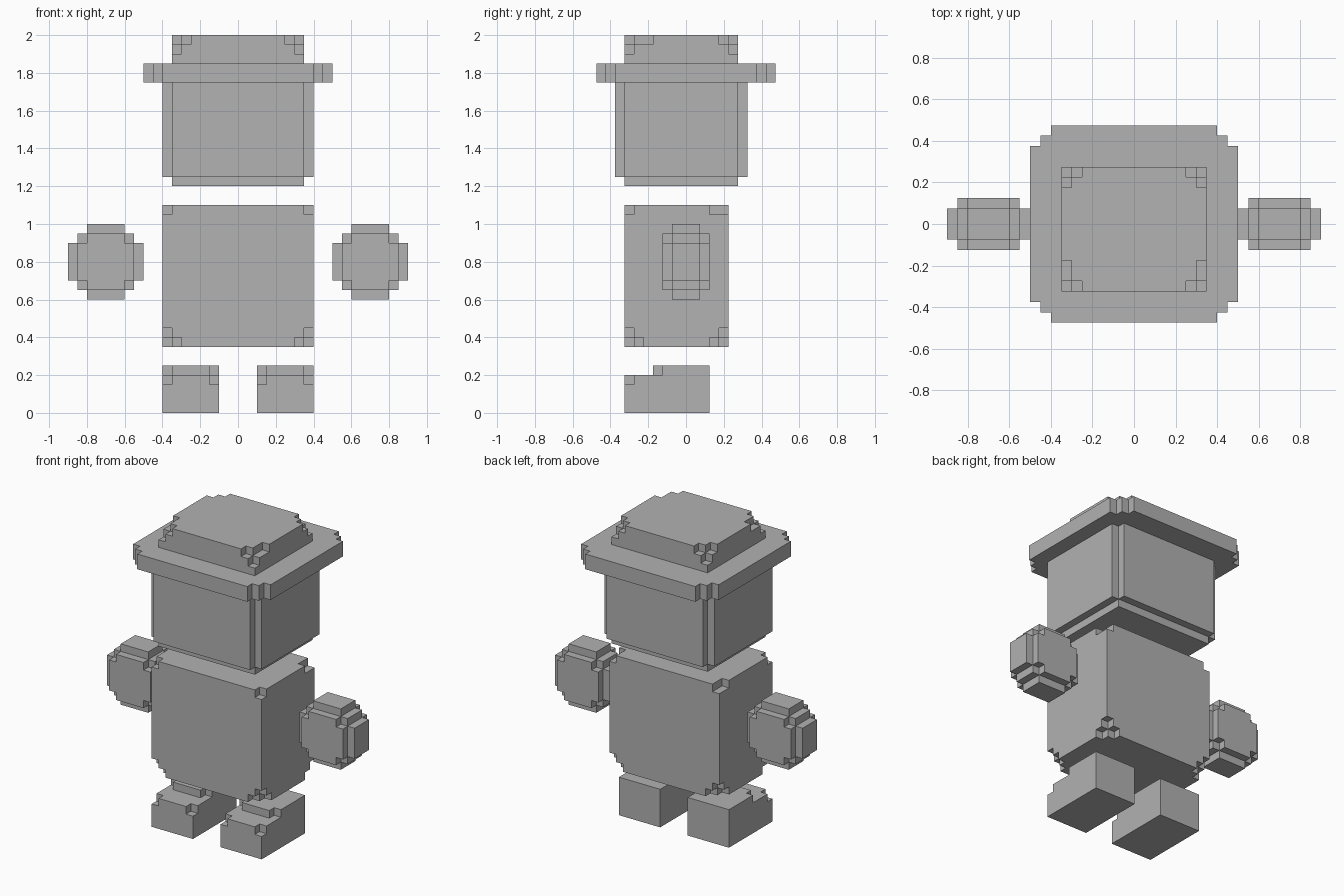
import bpy, bmesh

if "Cube" in bpy.data.objects:
    bpy.data.objects.remove(bpy.data.objects["Cube"], do_unlink=True)

U = 0.05  # size of one block

grey = bpy.data.materials.new("plain grey")
grey.use_nodes = True
grey.diffuse_color = (0.445, 0.445, 0.445, 1)
grey.node_tree.nodes["Principled BSDF"].inputs["Base Color"].default_value = (0.445, 0.445, 0.445, 1)


def box(x0, x1, y0, y1, z0, z1):
    return ((x0, x1), (y0, y1), (z0, z1))


def notch(b, signs, counts):
    """Three block rows cut from one corner of a box, counted along x, y and z."""
    cuts = []
    for axis in range(3):
        spans = []
        for k in range(3):
            size = U * (counts[k] if k == axis else 1)
            lo, hi = b[k]
            spans.append((hi - size, hi) if signs[k] > 0 else (lo, lo + size))
        cuts.append(tuple(spans))
    return cuts


def notch_pair(b, sy, sz, counts):
    return notch(b, (-1, sy, sz), counts) + notch(b, (1, sy, sz), counts)


def solid(name, boxes, cuts=(), cx=0.0):
    """Outer skin of a union of boxes minus a set of cuts."""
    grid = [sorted({round(v, 4) for b in list(boxes) + list(cuts) for v in b[k]}) for k in range(3)]

    def filled(c):
        if any(c[k] < 0 or c[k] >= len(grid[k]) - 1 for k in range(3)):
            return False
        mid = [(grid[k][c[k]] + grid[k][c[k] + 1]) / 2 for k in range(3)]
        inside = lambda b: all(b[k][0] < mid[k] < b[k][1] for k in range(3))
        return any(map(inside, boxes)) and not any(map(inside, cuts))

    bm = bmesh.new()
    verts = {}
    n = [len(g) - 1 for g in grid]
    for c in ((i, j, k) for i in range(n[0]) for j in range(n[1]) for k in range(n[2])):
        if not filled(c):
            continue
        for axis in range(3):
            for side in (0, 1):
                near = list(c)
                near[axis] += 2 * side - 1
                if filled(near):
                    continue
                u, v = (axis + 1) % 3, (axis + 2) % 3
                ring = []
                for du, dv in ((0, 0), (1, 0), (1, 1), (0, 1)):
                    p = list(c)
                    p[axis] += side
                    p[u] += du
                    p[v] += dv
                    p = tuple(p)
                    if p not in verts:
                        verts[p] = bm.verts.new([grid[k][p[k]] for k in range(3)])
                    ring.append(verts[p])
                bm.faces.new(ring if side else ring[::-1])
    mesh = bpy.data.meshes.new(name)
    bm.to_mesh(mesh)
    bm.free()
    mesh.materials.append(grey)
    obj = bpy.data.objects.new(name, mesh)
    obj.location.x = cx
    bpy.context.collection.objects.link(obj)
    return obj


# Hat: stepped brim and notched crown
solid("hat_brim", [box(-w, w, -d, d, 1.75, 1.85)
                   for w, d in ((0.4, 0.475), (0.45, 0.425), (0.5, 0.375))])
crown = box(-0.35, 0.35, -0.325, 0.275, 1.85, 2.0)
solid("hat_crown", [crown], notch_pair(crown, -1, 1, (2, 3, 2)) + notch_pair(crown, 1, 1, (2, 2, 2)))

# Head: core with raised plates on all four sides
solid("head", [box(-0.35, 0.35, -0.325, 0.275, 1.2, 1.75),
               box(-0.35, 0.35, -0.375, 0.325, 1.25, 1.75),
               box(-0.4, 0.4, -0.325, 0.275, 1.25, 1.75)])

# Body with notched corners
torso = box(-0.4, 0.4, -0.325, 0.225, 0.35, 1.1)
solid("body", [torso],
      notch_pair(torso, -1, 1, (1, 1, 1)) + notch_pair(torso, 1, 1, (1, 2, 1))
      + notch_pair(torso, -1, -1, (2, 2, 2)) + notch_pair(torso, 1, -1, (2, 2, 2)))

# Hands and feet, one on each side
hand = [box(-w, w, -d, d, 0.8 - h, 0.8 + h) for w, d, h in (
    (0.2, 0.075, 0.1), (0.15, 0.075, 0.15), (0.1, 0.075, 0.2),
    (0.15, 0.125, 0.1), (0.1, 0.125, 0.15))]
toe = box(-0.15, 0.15, -0.325, 0.125, 0, 0.2)
instep = box(-0.15, 0.15, -0.175, 0.125, 0.2, 0.25)
for side, s in (("left", 1), ("right", -1)):
    solid(side + "_hand", hand, cx=0.7 * s)
    solid(side + "_foot", [toe, instep],
          notch_pair(toe, -1, 1, (1, 1, 1)) + notch_pair(instep, -1, 1, (1, 1, 1)), cx=0.25 * s)
